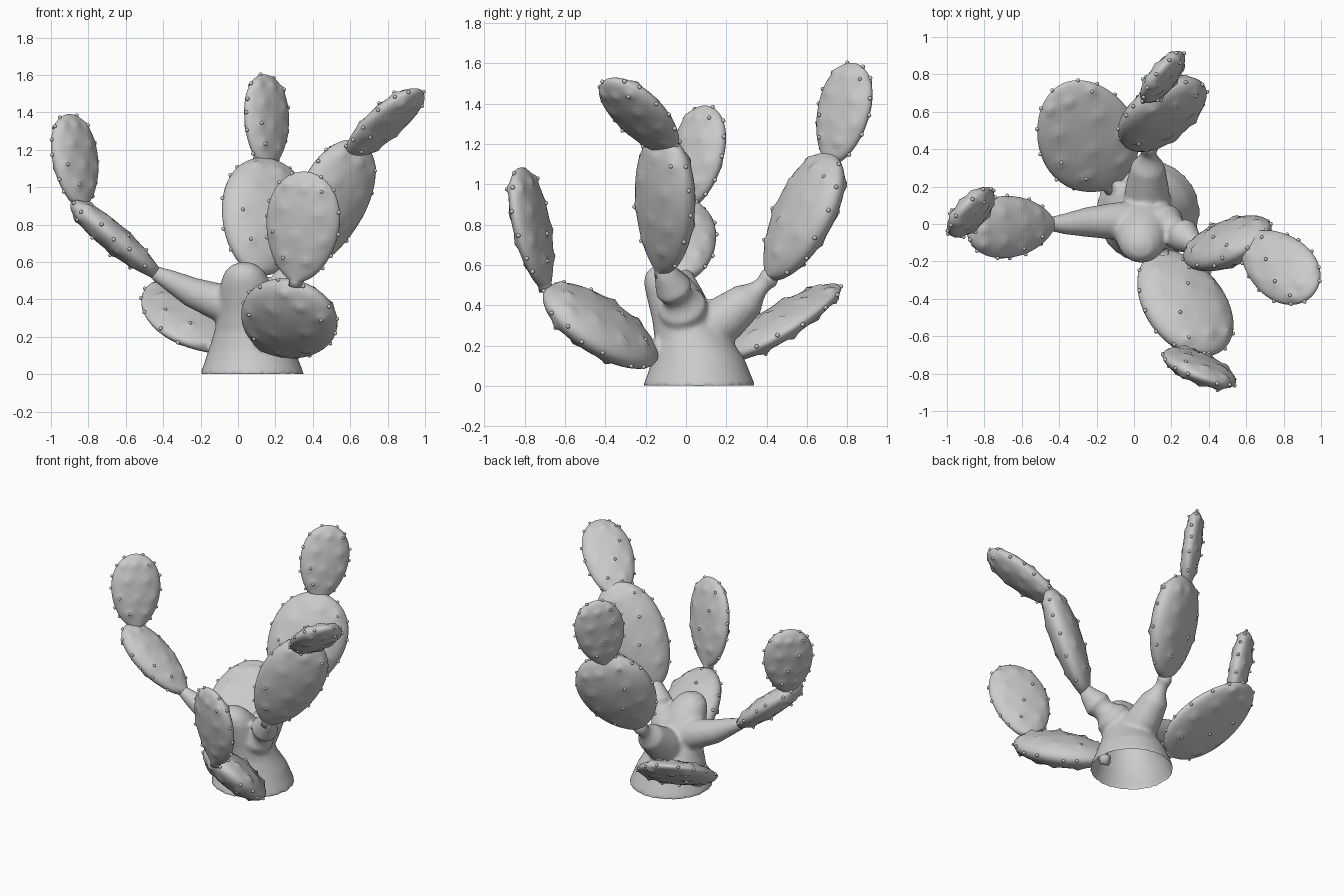
import bpy, bmesh, random
from math import sin, cos, pi
from mathutils import Vector, Matrix

if "Cube" in bpy.data.objects:
    bpy.data.objects.remove(bpy.data.objects["Cube"])

random.seed(4)
SEG = 40


def finish(bm, name):
    bmesh.ops.recalc_face_normals(bm, faces=bm.faces)
    for f in bm.faces:
        f.smooth = True
    me = bpy.data.meshes.new(name)
    bm.to_mesh(me)
    bm.free()
    ob = bpy.data.objects.new(name, me)
    bpy.context.collection.objects.link(ob)
    return ob


def loft(bm, rings, seg=SEG):
    # rings: (centre, side vector, thickness vector), capped at both ends
    loops = []
    for c, u, v in rings:
        loops.append([bm.verts.new(Vector(c) + u * cos(2 * pi * i / seg) + v * sin(2 * pi * i / seg))
                      for i in range(seg)])
    for a, b in zip(loops, loops[1:]):
        for i in range(seg):
            j = (i + 1) % seg
            bm.faces.new((a[i], a[j], b[j], b[i]))
    bm.faces.new(loops[0])
    bm.faces.new(loops[-1])


def arm(bm, pts):
    # tapering round stem through (x, y, z, radius) points
    rings = []
    for i, p in enumerate(pts):
        a, b = pts[max(i - 1, 0)], pts[min(i + 1, len(pts) - 1)]
        d = (Vector(b[:3]) - Vector(a[:3])).normalized()
        u = d.orthogonal().normalized()
        rings.append((p[:3], u * p[3], d.cross(u) * p[3]))
    loft(bm, rings)


def pad(name, start, end, side, width, thick, egg=0.25):
    s, e = Vector(start), Vector(end)
    d = (e - s).normalized()
    u = Vector(side)
    u = (u - d * u.dot(d)).normalized()
    v = d.cross(u)
    n = 36

    def radii(th):
        t = (1 - cos(th)) / 2
        k = sin(th) * (1 - egg / 2 + egg * t)
        ru, rv = k * width / 2, k * thick / 2
        if t < 0.4:  # soft narrow neck
            ru, rv = (ru ** 3 + .036 ** 3) ** (1 / 3), (rv ** 3 + .034 ** 3) ** (1 / 3)
        return t, ru, rv

    bm = bmesh.new()
    rings = [(s - d * 0.03, u * 0.036, v * 0.036)]
    for i in range(1, n):
        t, ru, rv = radii(pi * i / n)
        rings.append((s.lerp(e, t), u * ru, v * rv))
    rings.append((e, u * 0.004, v * 0.003))
    loft(bm, rings)

    # spine spots along the rim and over both faces
    spots, rim = [], []
    for i in range(6):
        for sg in (0, pi):
            th = pi * (0.24 + 0.13 * i + random.uniform(-.03, .03))
            t, ru, rv = radii(th)
            a = sg + random.uniform(-0.2, 0.2)
            rim.append(s.lerp(e, t) + u * ru * cos(a) + v * rv * sin(a))
    for row, th in enumerate((0.3, 0.45, 0.6, 0.76)):
        t, ru, rv = radii(pi * th)
        for k in ((-0.55, 0, 0.55) if row % 2 else (-0.35, 0.35)):
            for sg in (1, -1):
                a = sg * (pi / 2 + k * 1.4 + random.uniform(-0.1, 0.1))
                spots.append(s.lerp(e, t) + u * ru * cos(a) + v * rv * sin(a))
    bmesh.ops.recalc_face_normals(bm, faces=bm.faces)
    bm.normal_update()
    for vert in bm.verts:
        near = min((vert.co - q).length for q in spots)
        vert.co += vert.normal * 0.036 * width * 2.718 ** (-(near / 0.022) ** 2)
    finish(bm, name)

    # small round nodules
    bm = bmesh.new()
    mid = s.lerp(e, 0.5)
    for q in rim:
        q = q + (q - mid).normalized() * 0.003
        bmesh.ops.create_icosphere(bm, subdivisions=2, radius=0.011, matrix=Matrix.Translation(q))
    for q in spots[::3]:
        out = v if (q - mid).dot(v) > 0 else -v
        bmesh.ops.create_icosphere(bm, subdivisions=2, radius=0.01,
                                   matrix=Matrix.Translation(q + out * 0.012))
    finish(bm, name + "_nodules")


# trunk with its stems, fused into one smooth body
bm = bmesh.new()
X, Y = Vector((1, 0, 0)), Vector((0, 1, 0))
trunk = [(.075, .065, 0, .279), (.075, .065, .06, .255), (.073, .062, .13, .23), (.065, .035, .23, .19),
         (.055, -.005, .33, .163), (.045, -.045, .43, .147), (.04, -.078, .5, .13),
         (.035, -.1, .55, .105), (.035, -.11, .585, .067), (.035, -.11, .6, .02)]
loft(bm, [((x, y, z), X * r, Y * r) for x, y, z, r in trunk])
arm(bm, [(.08, .01, .32, .12), (-.1, .015, .385, .1), (-.25, .01, .44, .08), (-.37, 0, .505, .056), (-.46, 0, .55, .036)])
arm(bm, [(.07, .08, .26, .13), (.07, .2, .34, .115), (.075, .31, .43, .09), (.08, .41, .53, .054), (.085, .43, .57, .04)])
arm(bm, [(.07, 0, .3, .13), (.18, -.02, .4, .12), (.26, -.06, .48, .095), (.31, -.1, .56, .06), (.33, -.115, .61, .04)])
arm(bm, [(.07, .08, .16, .06), (-.08, .19, .16, .05), (-.17, .3, .21, .035)])
arm(bm, [(.08, .0, .16, .06), (.13, -.14, .17, .055), (.18, -.24, .22, .035)])
raw = finish(bm, "trunk_raw")
m = raw.modifiers.new("fuse", 'REMESH')
m.mode = 'VOXEL'
m.voxel_size = 0.013
m = raw.modifiers.new("soften", 'SMOOTH')
m.factor = 0.5
m.iterations = 8
dg = bpy.context.evaluated_depsgraph_get()
bm = bmesh.new()
bm.from_object(raw, dg)
bpy.data.objects.remove(raw)
# open underside
bm.normal_update()
bmesh.ops.delete(bm, geom=[f for f in bm.faces if f.normal.z < -0.8 and f.calc_center_median().z < 0.02],
                 context='FACES')
finish(bm, "trunk")

# flat pads: start, end, width direction, width, thickness
pad("left_pad", (-.44, 0, .54), (-.89, -.03, .92), (0, 1, 0), .33, .15)
pad("left_tip_pad", (-.84, .02, .9), (-.9, .1, 1.39), (.68, .73, 0), .33, .13)
pad("back_pad", (.09, .42, .54), (.2, .74, 1.14), (.87, .47, 0), .51, .21)
pad("back_tip_pad", (.15, .72, 1.11), (.155, .84, 1.6), (.66, .75, 0), .33, .12)
pad("right_pad", (.32, -.12, .57), (.66, -.09, 1.24), (.8, .6, -.3), .43, .2)
pad("right_tip_pad", (.6, -.08, 1.16), (.96, -.37, 1.52), (.6, .8, 0), .34, .13)
pad("front_pad", (.13, -.15, .15), (.41, -.7, .44), (.85, .15, -.55), .51, .21, 0.1)
pad("front_tip_pad", (.31, -.7, .5), (.38, -.83, 1.08), (.94, -.35, 0), .41, .13)
pad("rear_low_pad", (-.13, .2, .14), (-.38, .75, .5), (.93, .36, -.03), .53, .14, -0.2)
